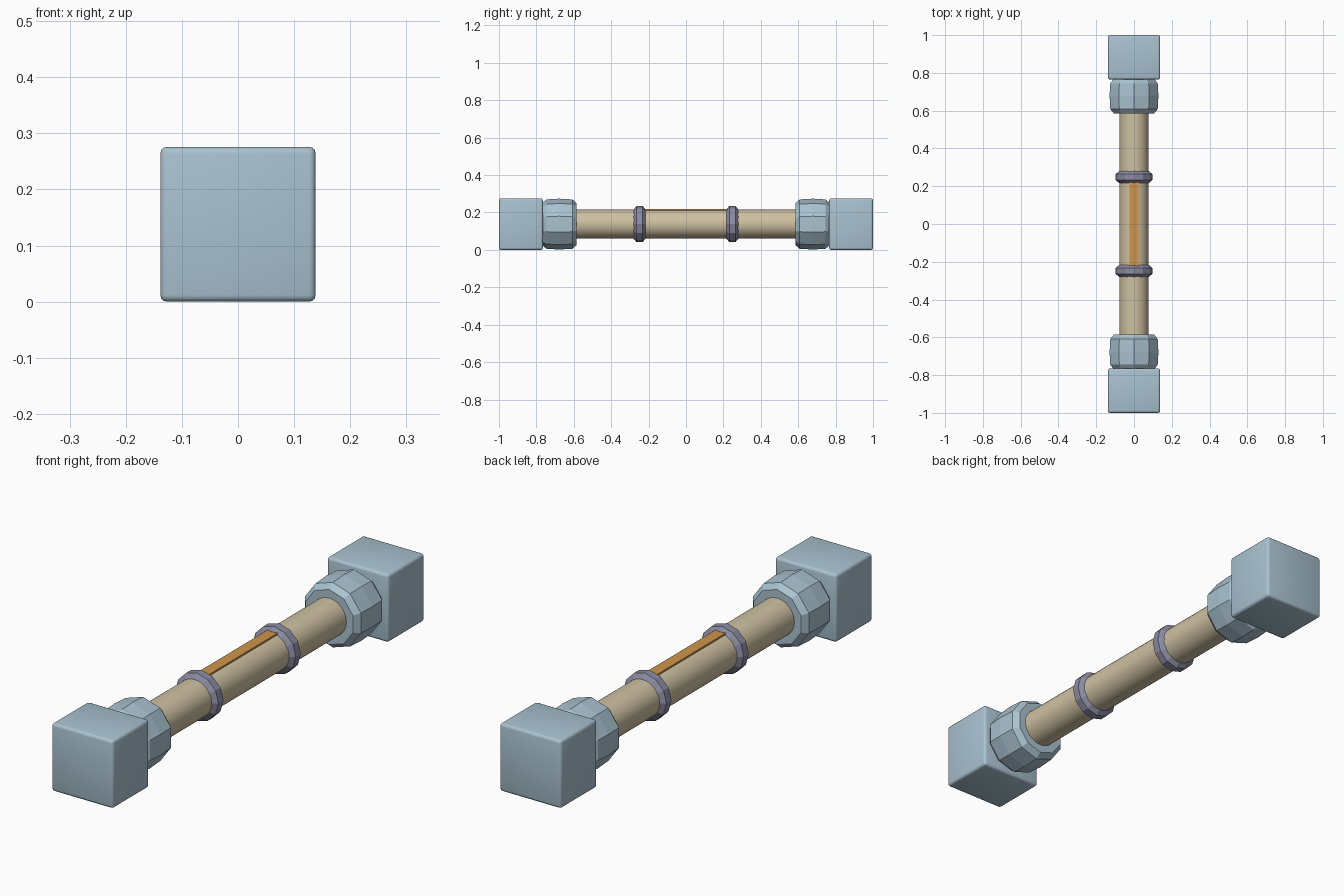
import bpy, bmesh, math
from mathutils import Vector

if "Cube" in bpy.data.objects:
    bpy.data.objects.remove(bpy.data.objects["Cube"])

CZ = 0.138  # height of the main axis


def material(name, rgb):
    m = bpy.data.materials.new(name)
    m.diffuse_color = (*rgb, 1)
    m.use_nodes = True
    m.node_tree.nodes["Principled BSDF"].inputs["Base Color"].default_value = m.diffuse_color
    return m


steel = material("pale_blue_steel", (0.40, 0.54, 0.63))
tan = material("tan", (0.62, 0.53, 0.36))
violet = material("violet_grey", (0.26, 0.26, 0.37))
orange = material("orange", (0.62, 0.30, 0.07))


def finish(bm, name, mat, angle=None):
    bmesh.ops.recalc_face_normals(bm, faces=bm.faces)
    me = bpy.data.meshes.new(name)
    bm.to_mesh(me)
    bm.free()
    me.materials.append(mat)
    ob = bpy.data.objects.new(name, me)
    bpy.context.collection.objects.link(ob)
    if angle:
        bpy.ops.object.select_all(action='DESELECT')
        ob.select_set(True)
        bpy.context.view_layer.objects.active = ob
        bpy.ops.object.shade_smooth_by_angle(angle=math.radians(angle))
    return ob


def lathe(name, profile, sides, mat, angle=None):
    """Revolve (y, radius) pairs around the y axis, one vertex row on top."""
    bm = bmesh.new()
    rings = []
    for y, r in profile:
        rings.append([bm.verts.new((r * math.sin(2 * math.pi * i / sides), y,
                                    CZ + r * math.cos(2 * math.pi * i / sides)))
                      for i in range(sides)])
    for a, b in zip(rings, rings[1:]):
        for i in range(sides):
            j = (i + 1) % sides
            bm.faces.new((a[i], a[j], b[j], b[i]))
    bm.faces.new(rings[0])
    bm.faces.new(rings[-1])
    return finish(bm, name, mat, angle)


def box(name, center, size, mat, bevel=0, angle=None):
    bm = bmesh.new()
    bmesh.ops.create_cube(bm, size=1)
    for v in bm.verts:
        v.co = Vector(c + s * p for c, s, p in zip(center, size, v.co))
    if bevel:
        bmesh.ops.bevel(bm, geom=bm.edges[:], offset=bevel, segments=3,
                        profile=0.5, affect='EDGES')
    return finish(bm, name, mat, angle)


# Handle tube and the inlaid strip along its top
lathe("handle_tube", [(-0.7, 0.077), (0.7, 0.077)], 32, tan, 40)
box("top_strip", (0, 0, CZ + 0.068), (0.046, 0.46, 0.024), orange)

for s, side in ((-1, "front"), (1, "back")):
    # Square end block with rounded edges
    box(side + "_end_block", (0, s * 0.8825, CZ), (0.277, 0.235, 0.276),
        steel, 0.012, 40)
    # Faceted collar against the block
    lathe(side + "_collar", [(s * y, r) for y, r in (
        (0.585, 0.112), (0.608, 0.132), (0.68, 0.136),
        (0.745, 0.132), (0.77, 0.112))], 10, steel)
    # Faceted ring bounding the strip
    lathe(side + "_ring", [(s * y, r) for y, r in (
        (0.213, 0.074), (0.232, 0.097), (0.264, 0.097), (0.283, 0.074))],
        12, violet)
